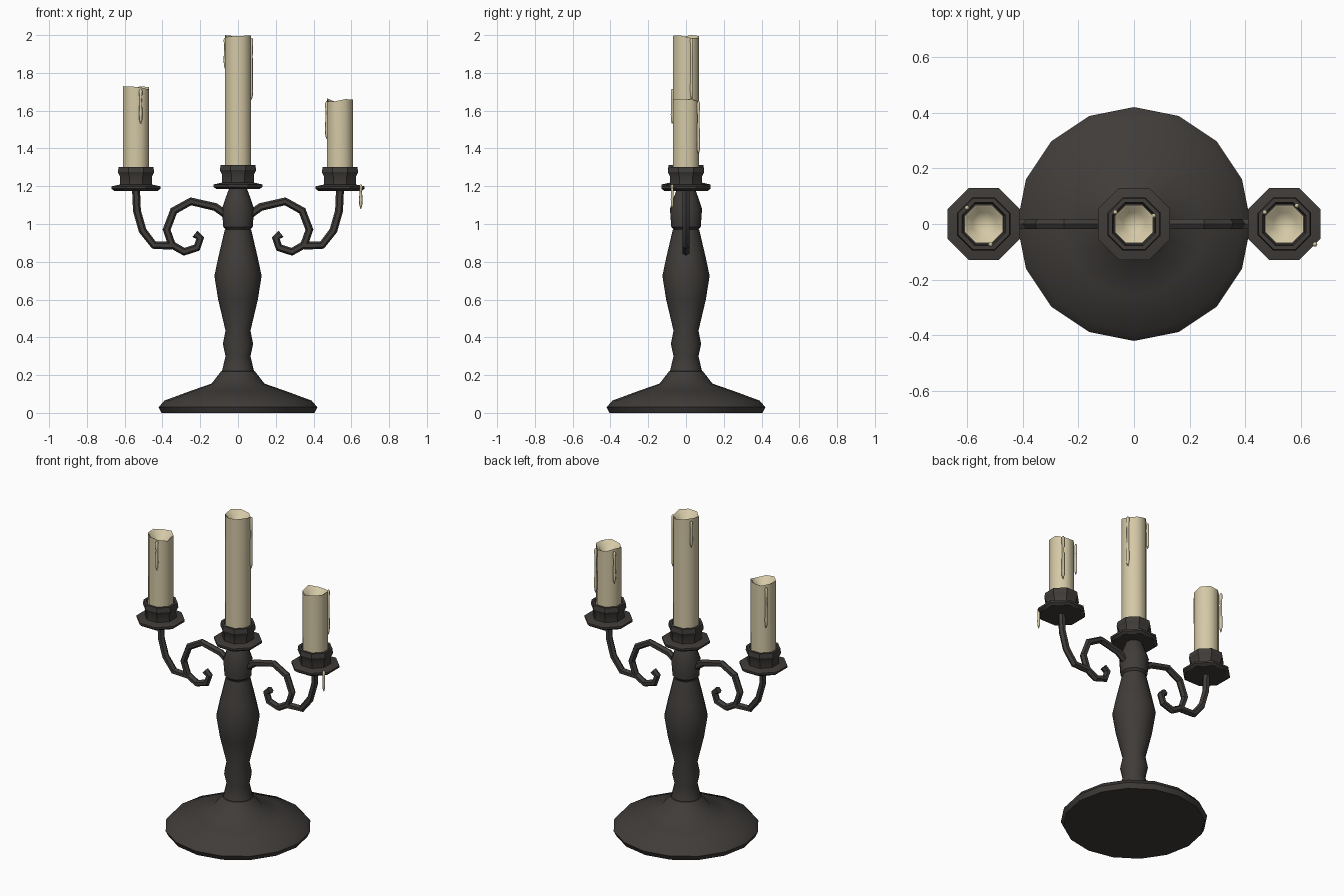
import bpy, bmesh, math, random
from mathutils import Vector

if "Cube" in bpy.data.objects:
    bpy.data.objects.remove(bpy.data.objects["Cube"])

random.seed(4)


def material(name, color):
    m = bpy.data.materials.new(name)
    m.diffuse_color = (*color, 1)
    m.use_nodes = True
    m.node_tree.nodes["Principled BSDF"].inputs["Base Color"].default_value = m.diffuse_color
    return m


IRON = material("dark_iron", (0.05, 0.045, 0.041))
WAX = material("wax", (0.66, 0.58, 0.38))


def skin(name, rings, mat, angle):
    """Join rings of points into a closed, capped surface."""
    bm = bmesh.new()
    loops = [[bm.verts.new(p) for p in ring] for ring in rings]
    n = len(loops[0])
    for a, b in zip(loops, loops[1:]):
        for i in range(n):
            j = (i + 1) % n
            bm.faces.new((a[i], a[j], b[j], b[i]))
    bm.faces.new(loops[0][::-1])
    bm.faces.new(loops[-1])
    bmesh.ops.recalc_face_normals(bm, faces=bm.faces)
    me = bpy.data.meshes.new(name)
    bm.to_mesh(me)
    bm.free()
    ob = bpy.data.objects.new(name, me)
    bpy.context.collection.objects.link(ob)
    me.materials.append(mat)
    bpy.ops.object.select_all(action='DESELECT')
    ob.select_set(True)
    bpy.context.view_layer.objects.active = ob
    bpy.ops.object.shade_smooth_by_angle(angle=math.radians(angle))
    return ob


def circle(x, y, z, r, n, flat=False):
    """Regular polygon; flat=True turns flat sides to the axes at distance r."""
    off = math.pi / n if flat else 0
    r = r / math.cos(math.pi / n) if flat else r
    return [Vector((x + r * math.cos(off + i * math.tau / n),
                    y + r * math.sin(off + i * math.tau / n), z)) for i in range(n)]


def lathe(name, profile, mat, angle, n=16, x=0, y=0, z=0, flat=False):
    return skin(name, [circle(x, y, z + h, r, n, flat) for r, h in profile], mat, angle)


def sweep(name, path, r, side):
    """Hexagonal bar along an x-z path, side = +1 / -1 for right / left."""
    pts = [Vector((side * px, 0, pz)) for px, pz in path]
    rings = []
    for i, p in enumerate(pts):
        t = (pts[min(i + 1, len(pts) - 1)] - pts[max(i - 1, 0)]).normalized()
        nrm = t.cross(Vector((0, 1, 0)))
        rings.append([p + r * (math.cos(k * math.tau / 6) * nrm
                               + math.sin(k * math.tau / 6) * Vector((0, 1, 0)))
                      for k in range(6)])
    return skin(name, rings, IRON, 30)


# Foot, stem and collar
lathe("foot", [(.405, 0), (.42, .03), (.39, .065), (.255, .115), (.14, .155),
               (.09, .22), (.05, .225)], IRON, 35)
lathe("stem", [(.095, .19), (.085, .22), (.066, .30), (.08, .365), (.066, .435),
               (.105, .60), (.125, .725), (.105, .82), (.07, .97)], IRON, 35)
lathe("collar", [(.06, .965), (.078, .985), (.085, 1.08), (.065, 1.14), (.046, 1.19)],
      IRON, 35)

# Scrolled arms, mirrored
SCROLL = [(.05, 1.04), (.12, 1.09), (.25, 1.12), (.34, 1.07), (.378, .97), (.35, .89),
          (.285, .853), (.217, .875), (.20, .925), (.228, .948)]
RISER = [(.35, .885), (.445, .888), (.505, .965), (.535, 1.07), (.54, 1.185)]
for side, label in ((1, "right"), (-1, "left")):
    sweep("scroll_" + label, SCROLL, .021, side)
    sweep("riser_" + label, RISER, .021, side)


def candle(label, x, z, top):
    # Drip pan and cup
    lathe("pan_" + label, [(.115, 0), (.13, .012), (.13, .024), (.085, .034)],
          IRON, 30, 8, x, 0, z, True)
    lathe("cup_" + label, [(.086, .02), (.084, .075), (.096, .1), (.092, .128),
                           (.078, .128), (.072, .105)], IRON, 30, 8, x, 0, z, True)
    # Wax candle with an uneven rim and a melted hollow
    rings = [circle(x, 0, h, r, 8, True) for r, h in
             ((.069, z + .03), (.069, top), (.062, top - .004), (.04, top - .045),
              (.012, top - .055))]
    for i in range(8):
        dz = -random.uniform(0, .02) if i != 3 else 0
        rings[1][i].z += dz
        rings[2][i].z += dz
    skin("candle_" + label, rings, WAX, 50)


candle("left", -.54, 1.175, 1.73)
candle("middle", 0, 1.185, 2.0)
candle("right", .54, 1.175, 1.665)

# Wax drips: x, y, top, bottom
DRIPS = [(-.515, -.073, 1.715, 1.53), (-.60, .058, 1.715, 1.46),
         (.071, .03, 1.985, 1.66), (-.067, .042, 1.985, 1.82),
         (.585, .066, 1.65, 1.37), (.47, .042, 1.65, 1.45), (.65, -.073, 1.21, 1.08)]
for i, (x, y, hi, lo) in enumerate(DRIPS):
    d = hi - lo
    lathe(f"drip_{i}", [(.002, lo), (.008, lo + .02), (.009, lo + .05),
                        (.007, lo + d * .7), (.009, hi - .01), (.004, hi)],
          WAX, 70, 6, x, y)
